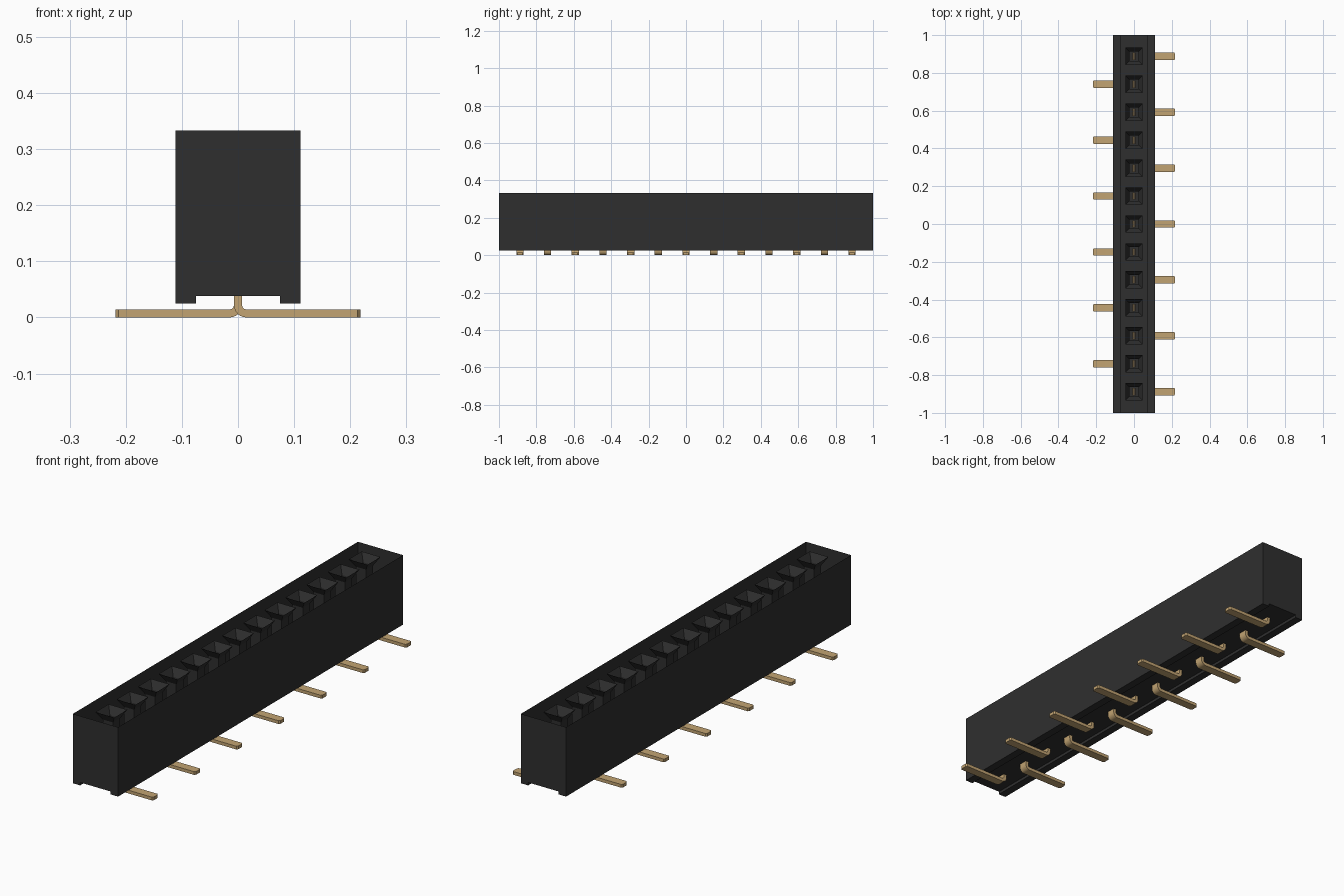
import bpy
import bmesh
import math

if "Cube" in bpy.data.objects:
    bpy.data.objects.remove(bpy.data.objects["Cube"], do_unlink=True)

PINS = 13
PITCH = 0.148
TOP = 0.333
FLOOR = 0.038


def make_material(name, color, roughness):
    mat = bpy.data.materials.new(name)
    mat.use_nodes = True
    mat.diffuse_color = color
    bsdf = next(n for n in mat.node_tree.nodes if n.type == 'BSDF_PRINCIPLED')
    bsdf.inputs["Base Color"].default_value = color
    bsdf.inputs["Roughness"].default_value = roughness
    return mat


black = make_material("black plastic", (0.028, 0.028, 0.028, 1), 0.6)
gold = make_material("gold contact", (0.54, 0.37, 0.17, 1), 0.4)


def finish(bm, name, mat):
    mesh = bpy.data.meshes.new(name)
    bm.to_mesh(mesh)
    bm.free()
    mesh.materials.append(mat)
    return mesh


def add_object(name, mesh, location=(0, 0, 0), turn=0.0):
    obj = bpy.data.objects.new(name, mesh)
    obj.location = location
    obj.rotation_euler.z = turn
    bpy.context.collection.objects.link(obj)
    return obj


def loft(bm, rings):
    """Join consecutive four-sided rings with quads."""
    for a, b in zip(rings, rings[1:]):
        for i in range(4):
            j = (i + 1) % 4
            bm.faces.new((a[i], a[j], b[j], b[i]))


# Housing: open-topped shell with a channel along its underside
half = [(0.075, FLOOR), (0.075, 0.025), (0.111, 0.025), (0.111, TOP)]
profile = [(-x, z) for x, z in reversed(half)] + half
bm = bmesh.new()
front = [bm.verts.new((x, -1, z)) for x, z in profile]
back = [bm.verts.new((x, 1, z)) for x, z in profile]
for i in range(len(profile) - 1):
    bm.faces.new((front[i], back[i], back[i + 1], front[i + 1]))
bm.faces.new(front)
bm.faces.new(back[::-1])
add_object("housing", finish(bm, "housing", black))

# Socket: square funnel leading into a narrow shaft
bm = bmesh.new()
rings = []
for r, z in [(0.046, TOP), (0.025, 0.298), (0.025, FLOOR + 0.001)]:
    rings.append([bm.verts.new((x * r, y * r, z))
                  for x, y in [(-1, -1), (1, -1), (1, 1), (-1, 1)]])
loft(bm, rings)
bm.faces.new(rings[-1])
socket_mesh = finish(bm, "socket", black)

# Pin: flat strip, vertical in the socket then bent out to a foot
# Stations: x, z, normal x, normal z, half thickness, half width
T, W = 0.0072, 0.0195
stations = [(0, 0.24, -1, 0, 0.003, W), (0, 0.228, -1, 0, T, W)]
for i in range(7):
    a = math.pi + i * math.pi / 12
    nx, nz = math.cos(a), math.sin(a)
    stations.append((0.015 + 0.015 * nx, 0.0222 + 0.015 * nz, nx, nz, T, W))
stations += [(0.213, T, 0, -1, T, W), (0.218, T, 0, -1, T, 0.013)]
bm = bmesh.new()
rings = []
for x, z, nx, nz, t, w in stations:
    rings.append([bm.verts.new((x + s * nx * t, v * w, z + s * nz * t))
                  for s, v in [(-1, -1), (1, -1), (1, 1), (-1, 1)]])
loft(bm, rings)
bm.faces.new(rings[0])
bm.faces.new(rings[-1][::-1])
bmesh.ops.recalc_face_normals(bm, faces=bm.faces)
pin_mesh = finish(bm, "pin", gold)

# Row of sockets and pins, feet alternating left and right
for i in range(PINS):
    y = (i - (PINS - 1) / 2) * PITCH
    add_object(f"socket_{i + 1}", socket_mesh, (0, y, 0))
    pin = add_object(f"pin_{i + 1}", pin_mesh, (0, y, 0),
                     math.pi if i % 2 else 0.0)

# Smooth the bends while keeping the strip edges sharp
bpy.ops.object.select_all(action='DESELECT')
pin.select_set(True)
bpy.context.view_layer.objects.active = pin
bpy.ops.object.shade_smooth_by_angle(angle=math.radians(25))
